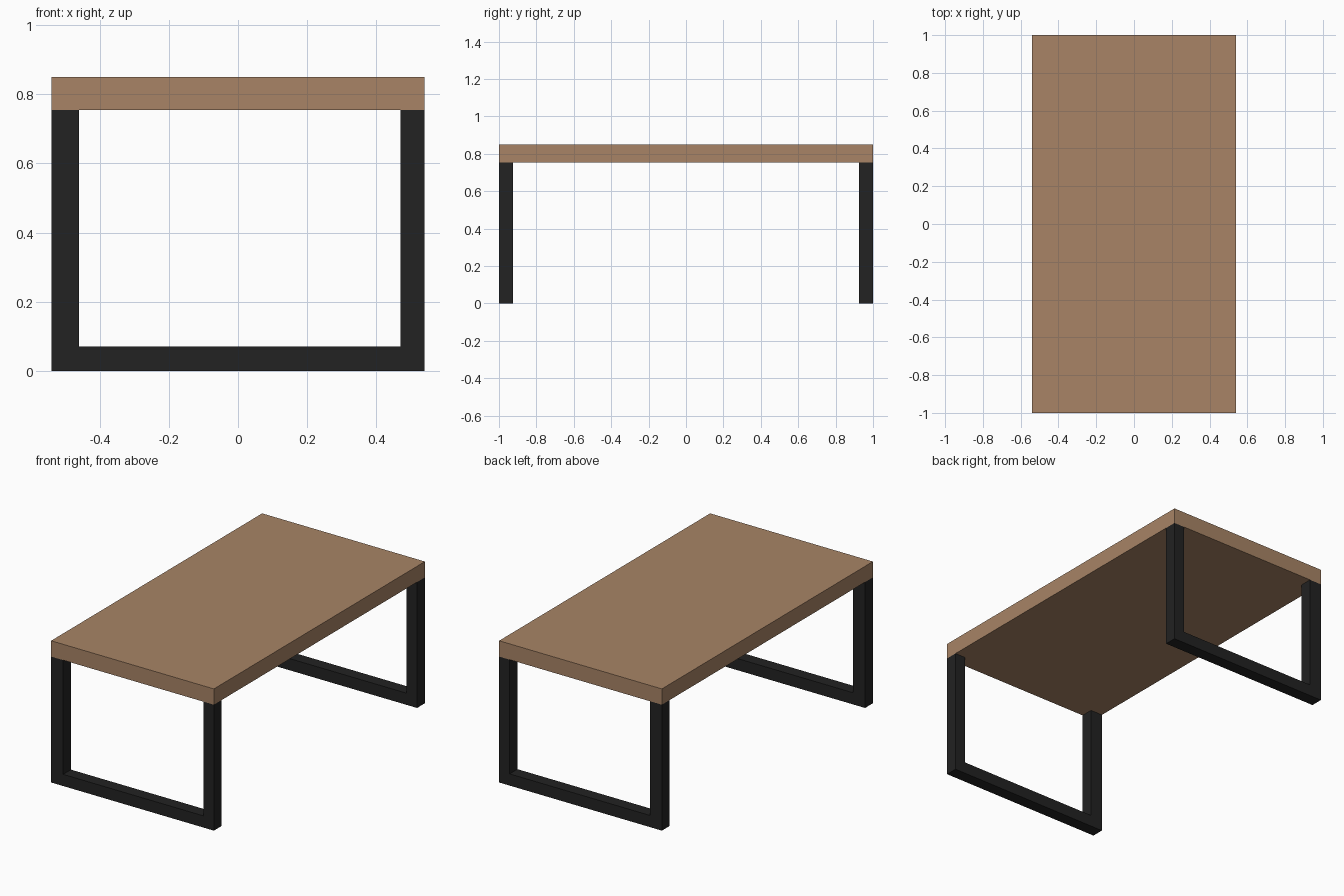
import bpy, bmesh

if "Cube" in bpy.data.objects:
    bpy.data.objects.remove(bpy.data.objects["Cube"])

W, L = 0.54, 1.0            # half width (x) and half length (y)
TOP, UNDER = 0.85, 0.755    # slab heights


def material(name, rgb):
    m = bpy.data.materials.new(name)
    m.diffuse_color = (*rgb, 1)
    m.use_nodes = True
    m.node_tree.nodes["Principled BSDF"].inputs["Base Color"].default_value = m.diffuse_color
    return m


wood = material("brown wood", (0.392, 0.231, 0.133))
metal = material("black metal", (0.016, 0.016, 0.016))


def extrude_profile(name, pts, y0, y1, mat):
    """Extrude an x-z outline from y0 to y1."""
    bm = bmesh.new()
    face = bm.faces.new([bm.verts.new((x, y0, z)) for x, z in pts])
    new = bmesh.ops.extrude_face_region(bm, geom=[face])["geom"]
    verts = [v for v in new if isinstance(v, bmesh.types.BMVert)]
    bmesh.ops.translate(bm, verts=verts, vec=(0, y1 - y0, 0))
    bmesh.ops.recalc_face_normals(bm, faces=bm.faces)
    me = bpy.data.meshes.new(name)
    bm.to_mesh(me)
    bm.free()
    me.materials.append(mat)
    ob = bpy.data.objects.new(name, me)
    bpy.context.collection.objects.link(ob)
    return ob


# Thick table top
extrude_profile("table_top", [(-W, UNDER), (W, UNDER), (W, TOP), (-W, TOP)], -L, L, wood)

# U-shaped leg frames, left upright slightly wider than the right
u_shape = [(-W, 0), (W, 0), (W, UNDER), (0.47, UNDER), (0.47, 0.07),
           (-0.46, 0.07), (-0.46, UNDER), (-W, UNDER)]
for name, side in (("front_leg_frame", -1), ("back_leg_frame", 1)):
    extrude_profile(name, u_shape, side * L, side * (L - 0.074), metal)
